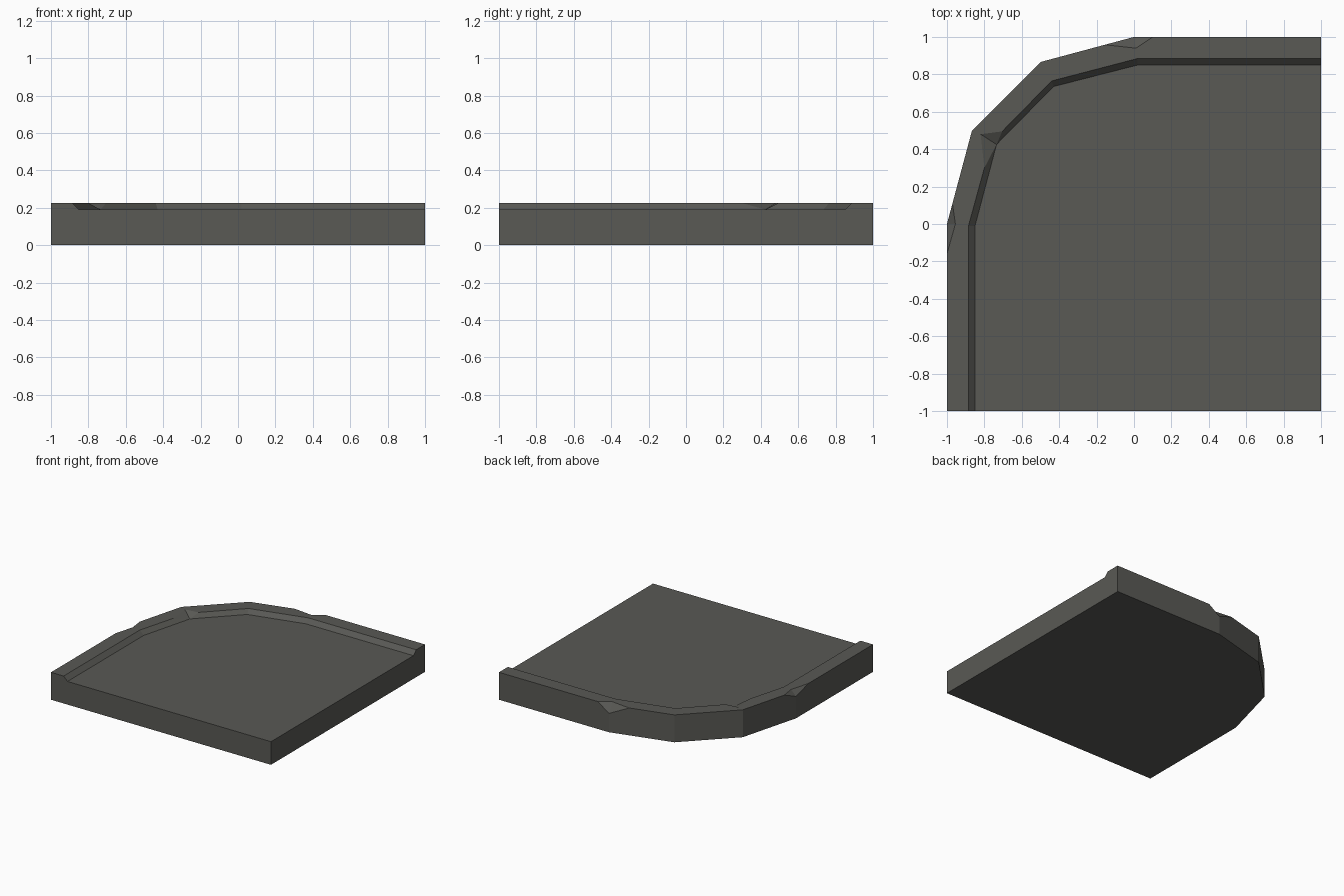
import bpy, bmesh

if "Cube" in bpy.data.objects:
    bpy.data.objects.remove(bpy.data.objects["Cube"])

H, FLOOR = 0.225, 0.19     # rim top and floor heights

stone = bpy.data.materials.new("dark grey stone")
stone.diffuse_color = (0.1, 0.1, 0.09, 1)
stone.use_nodes = True
stone.node_tree.nodes["Principled BSDF"].inputs["Base Color"].default_value = stone.diffuse_color

bm = bmesh.new()
cache = {}


def v(x, y, z):
    key = (x, y, z)
    if key not in cache:
        cache[key] = bm.verts.new(key)
    return cache[key]


def face(*pts):
    bm.faces.new([v(*p) for p in pts])


def at(pts, z):
    return [(x, y, z) for x, y in pts]


# Plan outline: square slab with one rounded corner
base = [(-1, -1), (-1, 0), (-0.866, 0.5), (-0.5, 0.866), (0, 1), (1, 1)]

# Outer rim edge, with two chips cut into it
chip_a = [(-1, -0.16), (-0.955, 0), (-0.9705, 0.11)]
chip_b = [(-0.155, 0.9585), (0.01, 0.94), (0.1, 1)]
outer = [(-1, -1)] + chip_a + base[2:4] + chip_b + [(1, 1)]

# Inner rim edge (with one chip) and the foot of its bevel
inner = [(-0.885, -1), (-0.885, -0.01), (-0.80, 0.30), (-0.82, 0.48),
         (-0.705, 0.495), (-0.44, 0.765), (0.02, 0.885), (1, 0.885)]
foot = [(-0.85, -1), (-0.85, -0.01), (-0.735, 0.425), (-0.43, 0.735),
        (0.02, 0.85), (1, 0.85)]

B, T, I, F = at(base, 0), at(outer, H), at(inner, H), at(foot, FLOOR)
low_a, low_b = (-1, 0, 0.18), (0, 1, 0.155)

# Underside, floor and rim top
face(*B, (1, -1, 0))
face(*F, (1, -1, FLOOR))
face(*T, *reversed(I))

# Outer walls
face(B[0], T[0], T[1], low_a, B[1])
face(B[1], low_a, T[3], T[4], B[2])
face(B[2], T[4], T[5], B[3])
face(B[3], T[5], T[6], low_b, B[4])
face(B[4], low_b, T[8], T[9], B[5])

# Cut ends on the straight sides
face(B[0], T[0], I[0], F[0], (1, -1, FLOOR), (1, -1, 0))
face(B[5], T[9], I[7], F[5], (1, -1, FLOOR), (1, -1, 0))

# Chip facets on the outer edge
for i, low in ((1, low_a), (6, low_b)):
    face(T[i], T[i + 1], low)
    face(T[i + 1], T[i + 2], low)

# Inner bevel and its chip
face(I[0], I[1], F[1], F[0])
face(I[1], I[2], F[2], F[1])
face(I[2], I[3], F[2])
face(I[3], I[4], F[2])
for i in (4, 5, 6):
    face(I[i], I[i + 1], F[i - 1], F[i - 2])

bmesh.ops.recalc_face_normals(bm, faces=bm.faces)
bmesh.ops.triangulate(bm, faces=[f for f in bm.faces if len(f.verts) > 4])
mesh = bpy.data.meshes.new("corner_floor_slab")
bm.to_mesh(mesh)
bm.free()
mesh.materials.append(stone)
bpy.context.collection.objects.link(bpy.data.objects.new("corner_floor_slab", mesh))
